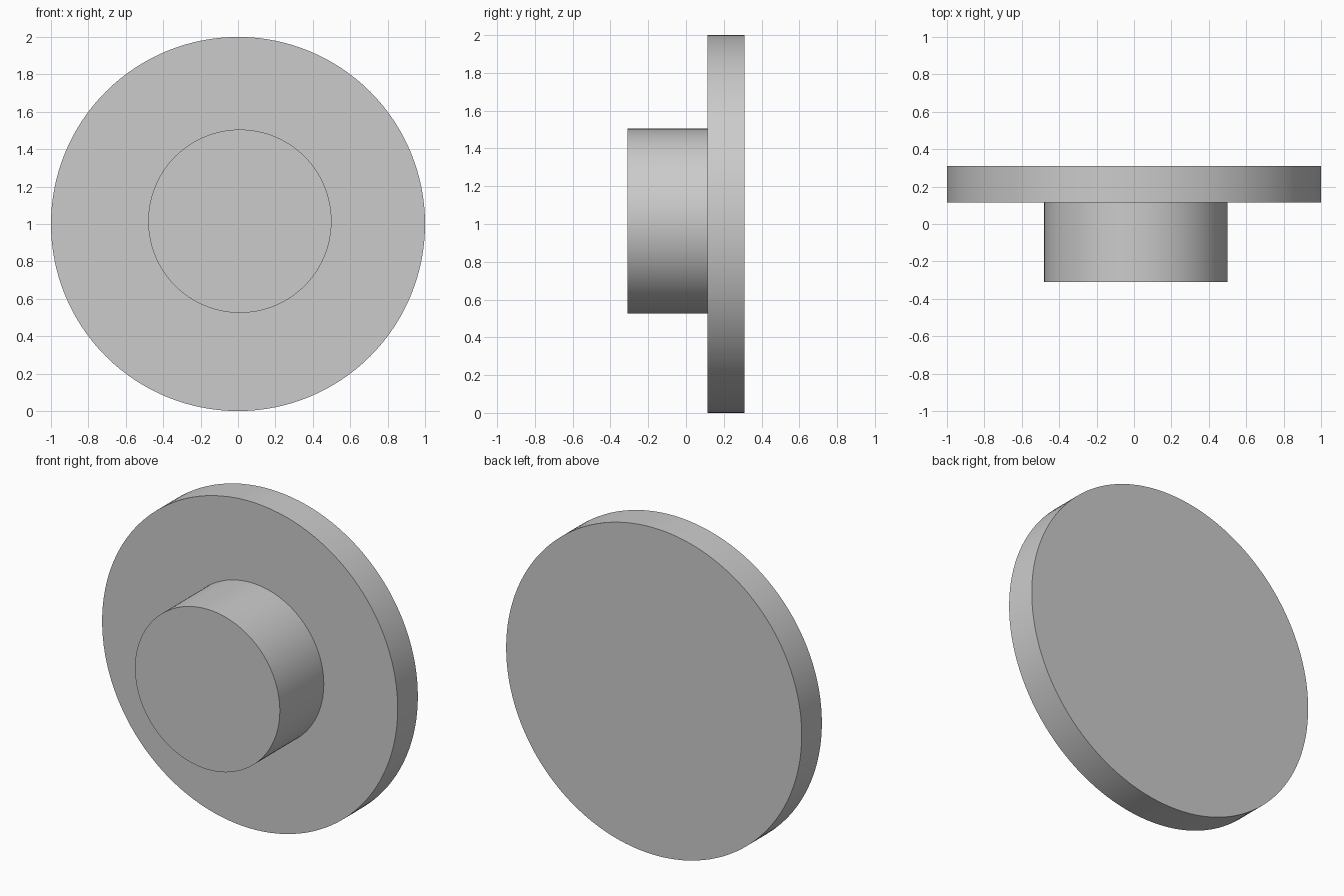
import bpy
import math

cube = bpy.data.objects.get("Cube")
if cube:
    bpy.data.objects.remove(cube, do_unlink=True)

# Single grey finish
GREY = (0.6, 0.6, 0.6, 1.0)
grey = bpy.data.materials.new("light_grey")
grey.use_nodes = True
grey.diffuse_color = GREY
grey.node_tree.nodes["Principled BSDF"].inputs["Base Color"].default_value = GREY


def disc(name, radius, x, z, front, back):
    """Smooth cylinder lying along y, between its front and back faces."""
    bpy.ops.mesh.primitive_cylinder_add(
        vertices=128, radius=radius, depth=back - front,
        location=(x, (front + back) / 2, z), rotation=(math.pi / 2, 0, 0))
    obj = bpy.context.object
    obj.name = name
    obj.data.materials.append(grey)
    bpy.ops.object.shade_smooth_by_angle(angle=math.radians(30))
    return obj


# Wide flange at the back, slightly off-centre hub in front
disc("flange", 1.0, 0, 1.0, 0.115, 0.31)
disc("hub", 0.49, 0.01, 1.015, -0.31, 0.115)
